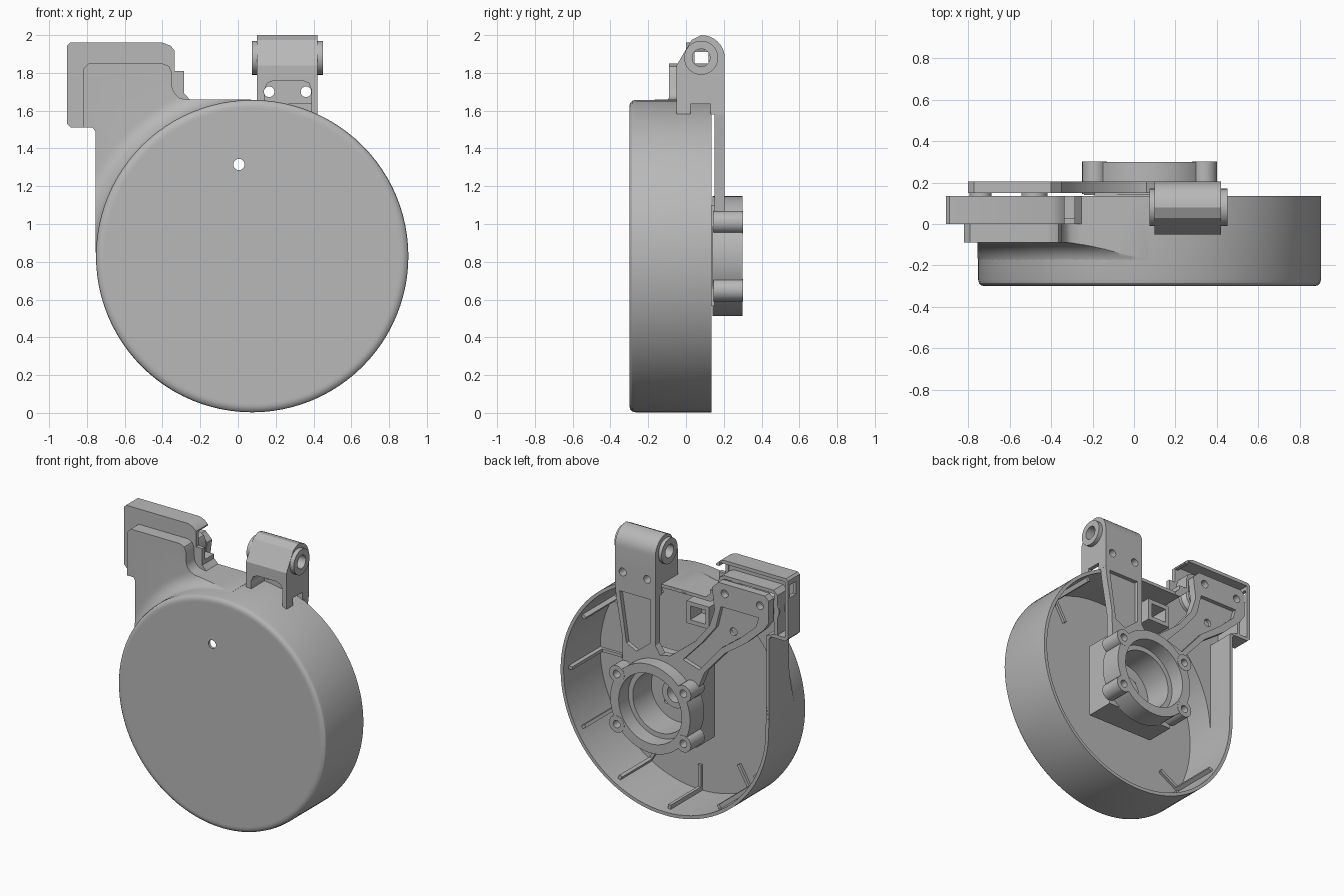
import bpy, bmesh, math
from mathutils import Matrix, Vector

cube = bpy.data.objects.get("Cube")
if cube:
    bpy.data.objects.remove(cube, do_unlink=True)

grey = bpy.data.materials.new("plain_grey")
grey.use_nodes = True
GREY = (0.48, 0.48, 0.48, 1)
grey.diffuse_color = GREY
grey.node_tree.nodes["Principled BSDF"].inputs["Base Color"].default_value = GREY

CX, CZ = 0.075, 0.83   # drum axis


def finish(name, bm):
    bmesh.ops.remove_doubles(bm, verts=bm.verts, dist=1e-5)
    bmesh.ops.recalc_face_normals(bm, faces=bm.faces)
    me = bpy.data.meshes.new(name)
    bm.to_mesh(me)
    bm.free()
    me.materials.append(grey)
    ob = bpy.data.objects.new(name, me)
    bpy.context.collection.objects.link(ob)
    return ob


def prism(name, pts, y0, y1):
    """Extrude an x-z outline along y."""
    bm = bmesh.new()
    f = bm.faces.new([bm.verts.new((x, y0, z)) for x, z in pts])
    new = bmesh.ops.extrude_face_region(bm, geom=[f])["geom"]
    bmesh.ops.translate(bm, vec=(0, y1 - y0, 0),
                        verts=[v for v in new if isinstance(v, bmesh.types.BMVert)])
    return finish(name, bm)


def box(name, x0, x1, y0, y1, z0, z1):
    return prism(name, [(x0, z0), (x1, z0), (x1, z1), (x0, z1)], y0, y1)


def lathe(name, pts, x=CX, z=CZ, steps=72):
    """Spin a (radius, y) profile around a y-parallel axis."""
    bm = bmesh.new()
    vs = [bm.verts.new((r, y, 0)) for r, y in pts]
    es = [bm.edges.new(p) for p in zip(vs, vs[1:])]
    bmesh.ops.spin(bm, geom=vs + es, cent=(0, 0, 0), axis=(0, 1, 0),
                   angle=math.tau, steps=steps)
    bmesh.ops.translate(bm, vec=(x, 0, z), verts=bm.verts)
    return finish(name, bm)


def rod(name, x, z, r, y0, y1, steps=24):
    return lathe(name, [(0, y0), (r, y0), (r, y1), (0, y1)], x, z, steps)


def rod_x(name, y, z, r, x0, x1):
    ob = rod(name, 0, 0, r, x0, x1, 32)
    ob.data.transform(Matrix.Translation((0, y, z)) @ Matrix.Rotation(-math.pi / 2, 4, 'Z'))
    return ob


def combine(ob, op, *others):
    for other in others:
        m = ob.modifiers.new("cut", 'BOOLEAN')
        m.operation, m.solver, m.object = op, 'EXACT', other
        m.use_hole_tolerant = True
        bpy.context.view_layer.objects.active = ob
        bpy.ops.object.modifier_apply(modifier=m.name)
        bpy.data.objects.remove(other, do_unlink=True)
    return ob


# Hollow corner extension, blended to the drum by a fillet
outline = [(-.754, .85), (-.754, 1.49), (-.77, 1.51), (-.82, 1.51), (-.82, 1.82), (-.79, 1.85),
           (-.4, 1.85), (-.365, 1.835), (-.35, 1.8), (-.348, 1.72), (-.335, 1.69), (-.31, 1.667),
           (-.27, 1.658), (.07, 1.658), (.07, .85)]
inner = [(-.732, .87), (-.732, 1.51), (-.795, 1.535), (-.795, 1.825), (-.4, 1.825), (-.37, 1.79),
         (-.365, 1.7), (-.29, 1.634), (.05, 1.634), (.05, .87)]
arc = [(.933 - .11 * math.cos(a), -.2 + .11 * math.sin(a))
       for a in (math.pi / 2 * i / 8 for i in range(9))]
extension = lathe("corner_extension", [(0, -.21), (.81, -.21)] + arc
                  + [(1.7, -.09), (1.7, .134), (0, .134)], steps=90)
combine(extension, 'INTERSECT', prism("trim", outline, -.26, .25))
combine(extension, 'DIFFERENCE', prism("extension_hollow", inner, -.07, .21),
        lathe("drum_space", [(0, -.5), (.815, -.5), (.815, .23), (0, .23)], steps=96))

# Drum shell, with the wall opened toward the extension
drum = lathe("drum_housing", [(0, -.3), (.78, -.3), (.795, -.3), (.812, -.295), (.822, -.285),
                              (.827, -.265), (.827, .135), (0, .135)], steps=96)
combine(drum, 'DIFFERENCE',
        lathe("hollow", [(0, -.28), (.803, -.28), (.803, .2), (0, .2)], steps=96),
        prism("wall_opening", inner, -.07, .22),
        rod("sight_hole", .005, 1.315, .03, -.4, -.1))

# Box cover behind the extension, holding the rollers
cover_line = [(-.905, 1.53), (-.885, 1.51), (-.6, 1.51), (-.25, 1.6), (-.25, 1.655), (-.285, 1.69),
              (-.285, 1.81), (-.335, 1.81), (-.335, 1.92), (-.36, 1.945), (-.4, 1.96),
              (-.89, 1.96), (-.905, 1.945)]
cover = prism("roller_cover", cover_line, .001, .136)
combine(cover, 'DIFFERENCE', box("cover_hollow", -.88, -.36, .025, .2, 1.535, 1.935),
        prism("drum_side_opening", inner, -.1, .21),
        lathe("drum_space", [(0, -.5), (.81, -.5), (.81, .23), (0, .23)], steps=96),
        box("side_opening", -.4, -.2, .03, .22, 1.72, 1.91),
        box("left_slot", -1, -.8, .045, .12, 1.82, 1.91))

# Stiffening ribs on the drum wall and floor
bm = bmesh.new()
for deg in range(-150, 61, 30):
    turn = Matrix.Translation((CX, 0, CZ)) @ Matrix.Rotation(-math.radians(deg), 4, 'Y')
    for loc, size in (((.79, -.1, 0), (.035, .36, .022)), ((.71, -.275, 0), (.19, .03, .022))):
        bmesh.ops.create_cube(bm, size=1, matrix=turn @ Matrix.Translation(loc)
                              @ Matrix.Diagonal(Vector(size)).to_4x4())
finish("drum_ribs", bm)

# Two-armed back bracket with recessed pockets
arms = [(.42, 1.585), (.41, 1.5), (.365, 1.25), (.36, 1), (.3, .7), (-.15, .7), (-.23, 1),
        (-.29, 1.15), (-.45, 1.33), (-.62, 1.45), (-.76, 1.58), (-.8, 1.64), (-.8, 1.8),
        (-.77, 1.83), (-.4, 1.83), (-.35, 1.78), (-.37, 1.62), (-.33, 1.5), (-.22, 1.36),
        (-.02, 1.2), (.06, 1.18), (.1, 1.24), (.1, 1.585)]
bracket = prism("back_bracket", arms, .15, .205)
combine(bracket, 'DIFFERENCE', rod("bore", CX, CZ, .28, 0, .4, 48),
        prism("pocket_a", [(.14, 1.56), (.385, 1.56), (.33, 1.2), (.25, 1.16), (.14, 1.25)], .175, .3),
        prism("pocket_b", [(-.42, 1.66), (-.72, 1.66), (-.7, 1.59), (-.58, 1.48), (-.42, 1.36),
                           (-.25, 1.16), (-.12, 1.2), (-.27, 1.36), (-.38, 1.5)], .175, .3))
combine(bracket, 'DIFFERENCE', *[rod("screw_hole", x, z, .028, 0, .4, 20)
                                 for x, z in ((-.73, 1.75), (-.45, 1.76), (-.5, 1.49))])

# Bearing ring with four screw lugs
ring = rod("bearing_ring", CX, CZ, .317, .14, .3, 64)
lugs = [(CX + sx * .265, CZ + sz * .18) for sx in (-1, 1) for sz in (-1, 1)]
combine(ring, 'UNION', *[rod("lug", x, z, .06, .145, .302) for x, z in lugs])
combine(ring, 'DIFFERENCE', rod("bore", CX, CZ, .25, .19, .4, 64),
        rod("step", CX, CZ, .215, 0, .25, 64),
        *[rod("lug_hole", x, z, .027, .22, .4, 20) for x, z in lugs])

# Gear case behind the ring
case = box("gear_case", -.19, .34, -.06, .15, .565, 1.1)
combine(case, 'DIFFERENCE', rod("bore", CX, CZ, .215, -.02, .3, 64),
        rod("shaft_hole", CX, CZ, .06, -.1, .1, 32),
        *[rod("case_hole", CX + .13 * math.cos(a), CZ + .13 * math.sin(a), .018, -.1, .1, 16)
          for a in (math.pi / 4 + math.pi / 2 * i for i in range(4))])
combine(rod("shaft_collar", CX, CZ, .1, -.03, .02, 40), 'DIFFERENCE',
        rod("collar_bore", CX, CZ, .06, -.1, .1, 32))

# Hinge block: side profile in (y, z) swept along x
HY, HZ = .08, 1.88
side = [(-.05, 1.58), (-.05, 1.84), (.03, 1.975)]
side += [(HY + .125 * math.sin(a), HZ + .12 * math.cos(a))
         for a in (math.pi / 2 * i / 8 for i in range(9))] + [(.205, 1.58)]
hinge = prism("hinge_block", side, -.42, -.1)
hinge.data.transform(Matrix.Rotation(math.pi / 2, 4, 'Z'))
combine(hinge, 'DIFFERENCE',
        prism("front_pocket", [(.14, 1.5), (.39, 1.5), (.39, 1.71), (.375, 1.745), (.34, 1.76),
                               (.19, 1.76), (.155, 1.745), (.14, 1.71)], -.2, .1),
        box("side_slot", 0, .5, .025, .13, 1.5, 1.635),
        rod_x("pin_bore", HY, HZ, .05, 0, .5),
        *[rod("bolt_hole", x, 1.7, .028, -.2, .4, 24) for x in (.165, .36)])
for name, x0, x1 in (("hinge_bushing_right", .075, .12), ("hinge_bushing_left", .4, .45)):
    combine(rod_x(name, HY, HZ, .09, x0, x1), 'DIFFERENCE', rod_x("bore", HY, HZ, .047, 0, .5))

# Guide rollers in the corner cover
for name, x, z, r in (("roller_inner", -.48, 1.72, .105), ("roller_outer", -.74, 1.7, .09)):
    lathe(name, [(0, .02), (r, .02), (r, .045), (r * .75, .07), (r * .75, .09), (r, .115),
                 (r, .13), (r * .6, .13), (r * .6, .155), (0, .155)], x, z, 40)

# Hollow guide block below the top wall
combine(box("guide_block", -.24, -.06, -.08, .08, 1.4, 1.56), 'DIFFERENCE',
        box("window", -.21, -.09, -.05, .2, 1.43, 1.53))

# Smooth curved faces, keep hard edges
bpy.ops.object.select_all(action='DESELECT')
for ob in bpy.context.collection.objects:
    if ob.type == 'MESH' and ob.data.materials and ob.data.materials[0] == grey:
        ob.select_set(True)
        bpy.context.view_layer.objects.active = ob
bpy.ops.object.shade_smooth_by_angle(angle=math.radians(30))
